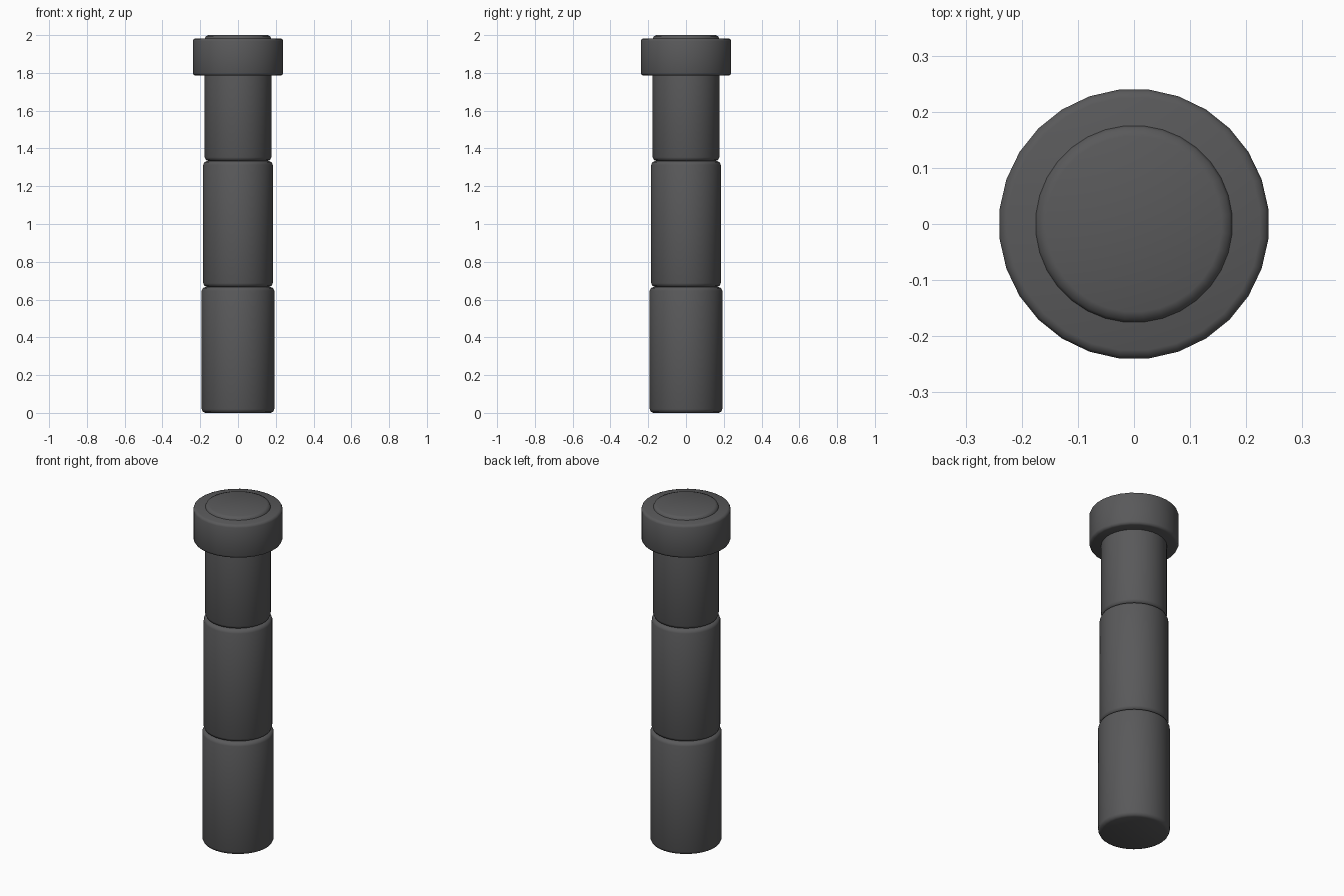
import bpy
import math

if "Cube" in bpy.data.objects:
    bpy.data.objects.remove(bpy.data.objects["Cube"])

dark = bpy.data.materials.new("dark_grey")
dark.diffuse_color = (0.1, 0.1, 0.103, 1)
dark.use_nodes = True
dark.node_tree.nodes["Principled BSDF"].inputs["Base Color"].default_value = dark.diffuse_color


def drum(name, radius, z0, z1, bevel, sides):
    """Upright cylinder with softened rims, flat facets facing the axes."""
    bpy.ops.mesh.primitive_cylinder_add(
        vertices=sides, radius=radius, depth=z1 - z0,
        location=(0, 0, (z0 + z1) / 2), rotation=(0, 0, math.pi / sides))
    ob = bpy.context.object
    ob.name = name
    ob.data.materials.append(dark)
    mod = ob.modifiers.new("rim", "BEVEL")
    mod.width = bevel
    mod.segments = 2
    mod.limit_method = "ANGLE"
    mod.angle_limit = math.radians(40)
    bpy.ops.object.modifier_apply(modifier="rim")
    bpy.ops.object.shade_smooth_by_angle(angle=math.radians(60))
    return ob


# Three stacked column sections, each slightly narrower
third = 2 / 3
for i, (name, r) in enumerate((("lower_section", 0.193),
                               ("middle_section", 0.185),
                               ("upper_section", 0.177))):
    drum(name, r, i * third, (i + 1) * third, 0.02, 32)

# Wide collar near the top
drum("collar", 0.241, 1.785, 1.983, 0.015, 28)
